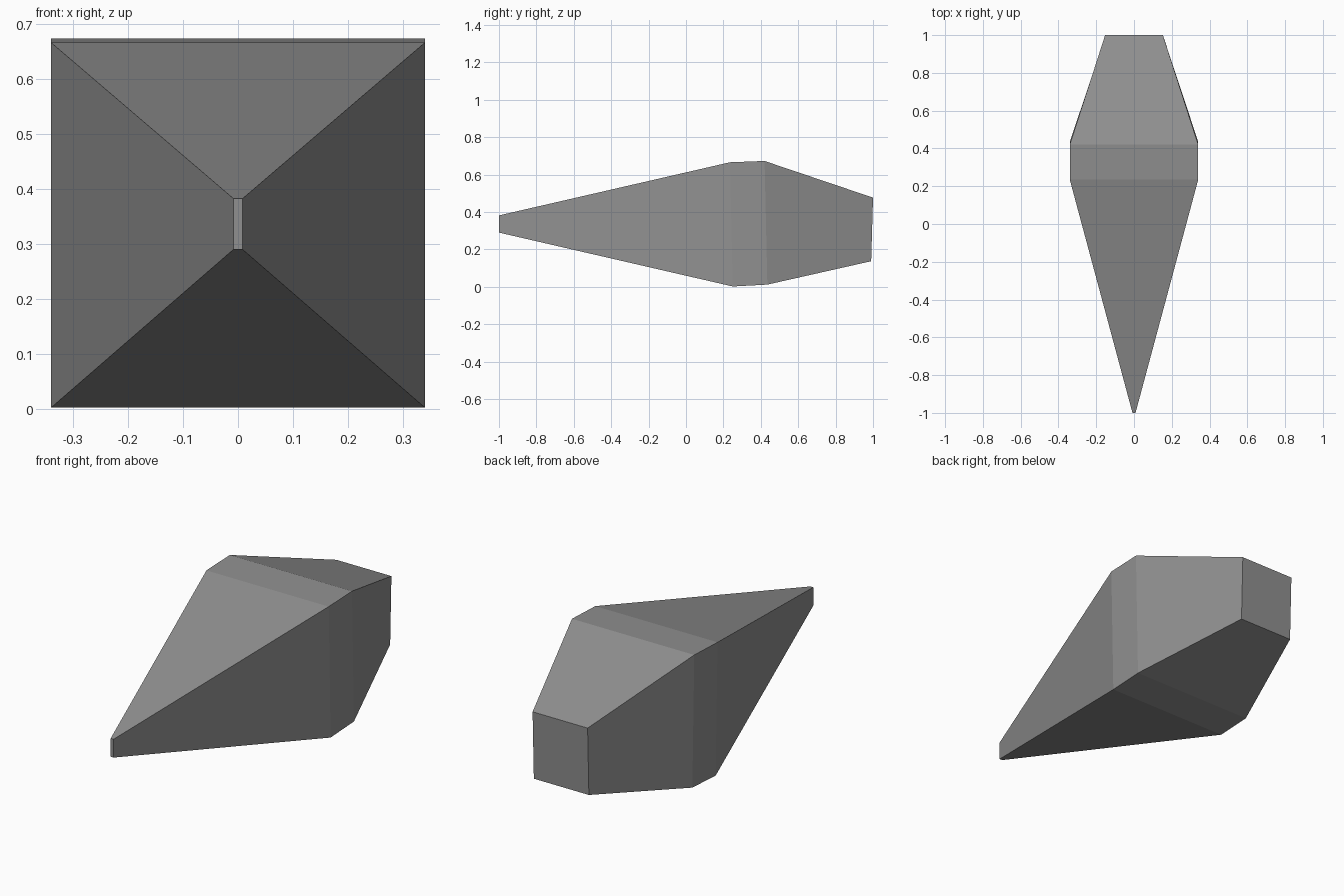
import bpy
import bmesh

cube = bpy.data.objects.get("Cube")
if cube:
    bpy.data.objects.remove(cube, do_unlink=True)

# One plain grey for the whole body
grey = bpy.data.materials.new("mid_grey")
grey.use_nodes = True
color = (0.28, 0.28, 0.28, 1)
grey.diffuse_color = color
grey.node_tree.nodes["Principled BSDF"].inputs["Base Color"].default_value = color

# Cross-sections from front tip to back: half width, (y, z) at bottom, (y, z) at top
sections = [
    (0.008, (-1.0, 0.29), (-1.0, 0.382)),
    (0.34, (0.25, 0.002), (0.235, 0.666)),
    (0.34, (0.435, 0.012), (0.42, 0.673)),
    (0.153, (0.99, 0.137), (1.0, 0.477)),
]


def add_ring(bm, half, low, high):
    corners = [(-half, *low), (half, *low), (half, *high), (-half, *high)]
    return [bm.verts.new(c) for c in corners]


# Tapered body: four rectangular rings bridged and capped
bm = bmesh.new()
rings = [add_ring(bm, *s) for s in sections]
for a, b in zip(rings, rings[1:]):
    for i in range(4):
        j = (i + 1) % 4
        bm.faces.new((a[i], a[j], b[j], b[i]))
bm.faces.new(rings[0])
bm.faces.new(rings[-1])
bmesh.ops.recalc_face_normals(bm, faces=bm.faces)

mesh = bpy.data.meshes.new("tapered_body")
bm.to_mesh(mesh)
bm.free()
mesh.materials.append(grey)
body = bpy.data.objects.new("tapered_body", mesh)
bpy.context.collection.objects.link(body)
